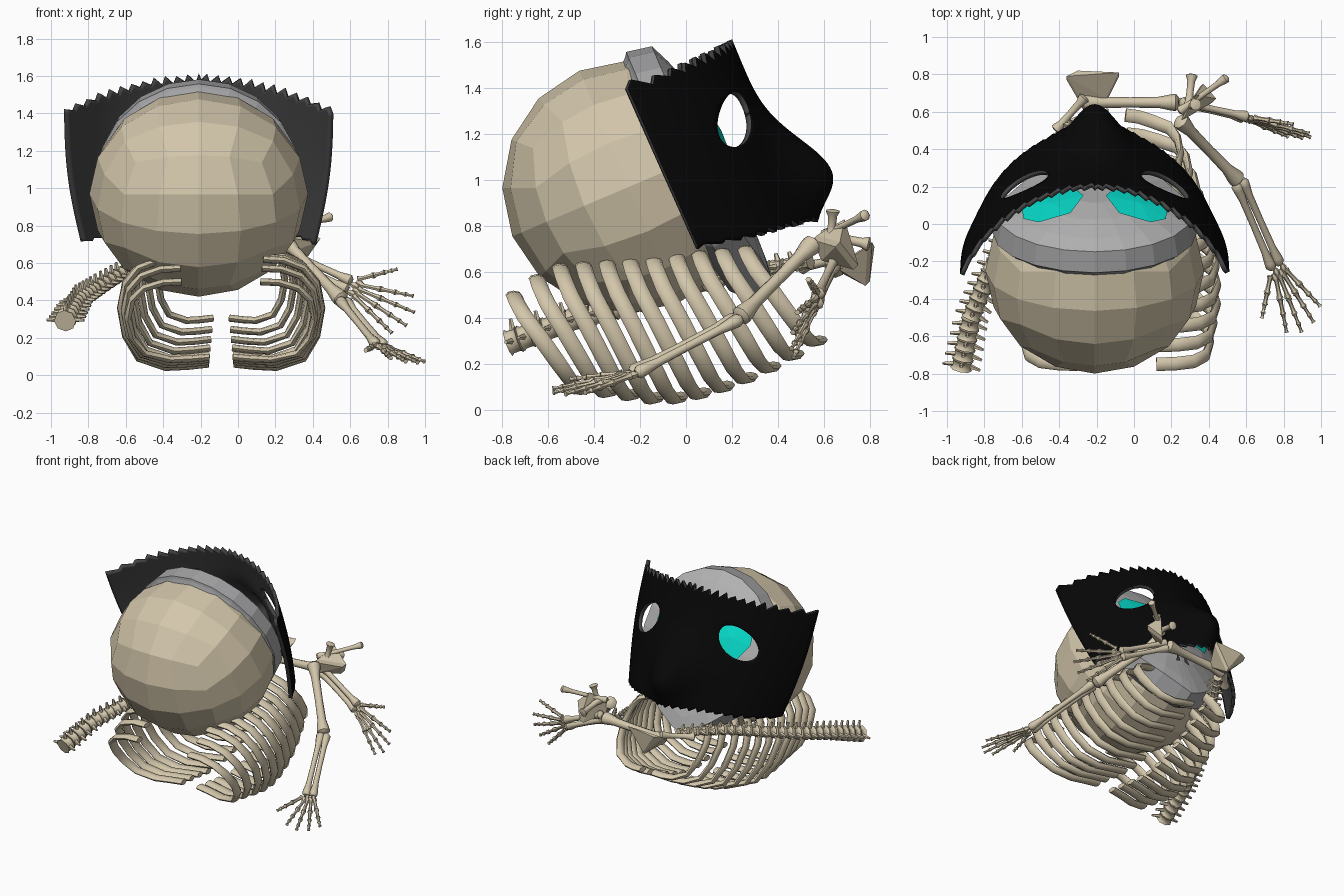
import bpy, bmesh, math, random
from mathutils import Vector as V

if "Cube" in bpy.data.objects:
    bpy.data.objects.remove(bpy.data.objects["Cube"])
random.seed(4)

def mat(name, c):
    m = bpy.data.materials.new(name)
    m.diffuse_color = (*c, 1)
    m.use_nodes = True
    m.node_tree.nodes["Principled BSDF"].inputs["Base Color"].default_value = m.diffuse_color
    return m

BONE = mat("bone", (0.65, 0.565, 0.405))
LIGHT = mat("light_grey", (0.45, 0.45, 0.45))
GREY = mat("mid_grey", (0.37, 0.37, 0.38))
CYAN = mat("cyan", (0.002, 0.72, 0.60))
BLACK = mat("black", (0.002, 0.002, 0.002))
DARK = mat("dark_grey", (0.06, 0.06, 0.06))

def finish(bm, name, mats, smooth=None):
    me = bpy.data.meshes.new(name)
    bm.to_mesh(me)
    bm.free()
    ob = bpy.data.objects.new(name, me)
    bpy.context.collection.objects.link(ob)
    for m in mats:
        me.materials.append(m)
    if smooth:
        bpy.ops.object.select_all(action='DESELECT')
        ob.select_set(True)
        bpy.context.view_layer.objects.active = ob
        bpy.ops.object.shade_smooth_by_angle(angle=math.radians(smooth))
    return ob

def tube(bm, pts, ra, rb, ref=V((0, 0, 1)), n=6):
    """Loft elliptical rings along pts; ra / rb are radii across and along ref."""
    rings = []
    for i, p in enumerate(pts):
        t = (pts[min(i + 1, len(pts) - 1)] - pts[max(i - 1, 0)]).normalized()
        a = ref.cross(t).normalized()
        b = t.cross(a)
        rings.append([bm.verts.new(p + a * ra[i] * math.cos(k * math.tau / n)
                                   + b * rb[i] * math.sin(k * math.tau / n)) for k in range(n)])
    for r, q in zip(rings, rings[1:]):
        for k in range(n):
            bm.faces.new((r[k], r[(k + 1) % n], q[(k + 1) % n], q[k]))
    bm.faces.new(rings[0][::-1])
    bm.faces.new(rings[-1])

def bone(bm, a, b, r, n=8):
    a, b = V(a), V(b)
    rad = [r * k for k in (0.9, 1.6, 1.5, 1.05, 0.95, 1.05, 1.5, 1.6, 0.9)]
    tube(bm, [a.lerp(b, f) for f in (0, .03, .08, .2, .5, .8, .92, .97, 1)], rad, rad, n=n)

# ---------- head: local x, u (up), w (forward), tilted back ----------
def head(x, u, w):
    return V((-0.21 + x, -0.25 + 0.92 * w - 0.39 * u, 0.97 + 0.39 * w + 0.92 * u))

bm = bmesh.new()
bmesh.ops.create_cube(bm, size=2)
bmesh.ops.subdivide_edges(bm, edges=bm.edges[:], cuts=3, use_grid_fill=True)
for v in bm.verts:
    d = V([math.tan(c * math.pi / 4) for c in v.co]).normalized()
    v.co = (d.x * 0.585, d.y * 0.55, d.z * 0.55)
bmesh.ops.bisect_plane(bm, geom=bm.verts[:] + bm.edges[:] + bm.faces[:],
                       plane_co=(0, 0, 0.23), plane_no=(0, 0, 1), clear_outer=True)
bmesh.ops.holes_fill(bm, edges=[e for e in bm.edges if e.is_boundary])
for v in bm.verts:
    v.co = head(*v.co)
bmesh.ops.recalc_face_normals(bm, faces=bm.faces[:])
finish(bm, "cranium", [BONE])

# face: raised rim, then a shallow dome with a pointed chin
def dome(x, u):
    s2 = (x / 0.53) ** 2 + (u / (0.53 if u > 0 else 0.64)) ** 2
    return 0.46 - 0.13 * s2 + 0.25 * max(0, -u - 0.3)

bm = bmesh.new()
rings, N = [], 20
for s, w in ((0.92, 0.17), (1.0, 0.21), (1.03, 0.22), (0.99, None), (0.82, None), (0.55, None), (0.25, None)):
    ring = []
    for k in range(N):
        c, sn = math.cos(k * math.tau / N), math.sin(k * math.tau / N)
        x = s * 0.53 * (c if sn >= 0 else math.copysign(abs(c) ** 1.7, c))
        u = s * (0.53 if sn > 0 else 0.64) * sn
        ww = dome(x, u) if w is None else w + 0.2 * max(0, -u - 0.3)
        ring.append(bm.verts.new(head(x, u, ww)))
    rings.append(ring)
for j, (r, q) in enumerate(zip(rings, rings[1:])):
    for k in range(N):
        f = bm.faces.new((r[k], r[(k + 1) % N], q[(k + 1) % N], q[k]))
        f.material_index = 1 if j < 3 else 0
bm.faces.new(rings[-1])
finish(bm, "face_plate", [LIGHT, GREY])

# eyes and nostrils: thin plates lying on the dome
def plates(name, m, shape, lift):
    bm = bmesh.new()
    for sx in (-1, 1):
        ps = [(sx * x, u) for x, u in shape]
        cx, cu = sum(p[0] for p in ps) / len(ps), sum(p[1] for p in ps) / len(ps)
        c = bm.verts.new(head(cx, cu, dome(cx, cu) + lift))
        vs = [bm.verts.new(head(x, u, dome(x, u) + lift)) for x, u in ps]
        for i in range(len(vs)):
            tri = (c, vs[i], vs[(i + 1) % len(vs)])
            bm.faces.new(tri if sx > 0 else tri[::-1])
    finish(bm, name, [m])

plates("eyes", CYAN, [(.06, .07), (.12, -.06), (.3, -.07), (.39, .08), (.38, .2), (.3, .27), (.13, .24)], 0.012)
plates("nostrils", DARK, [(.02, -.32), (.06, -.34), (.03, -.22)], 0.012)

# ---------- curved mask with a nose, eye holes and ragged edges ----------
bm = bmesh.new()
C, R = 96, 44
jag = [[random.uniform(.03, .065), random.uniform(.015, .04)] for _ in range(C // 4 + 1)]
grid = []
for i in range(C + 1):
    s, (top, low) = 2 * i / C - 1, jag[i // 4]
    saw = ((i % 4) / 3 - 0.5) * (1 if s > 0 else -1)
    grid.append([bm.verts.new((s, 0, j / R + saw * top * max(0, j / R - .9) * 10
                               + saw * low * max(0, .1 - j / R) * 10)) for j in range(R + 1)])
for i in range(C):
    for j in range(R):
        bm.faces.new((grid[i][j], grid[i][j + 1], grid[i + 1][j + 1], grid[i + 1][j]))

HS, HW = 0.53, 0.18  # hole centre and half width

def hole(co):
    a = (abs(co.x) - HS) / HW
    return a, (co.z - 0.63 + 0.3 * (abs(co.x) - HS)) / 0.13

bmesh.ops.delete(bm, geom=[f for f in bm.faces if math.hypot(*hole(f.calc_center_median())) < 1], context='FACES')
for v in bm.verts:
    a, b = hole(v.co)
    d = math.hypot(a, b)
    if v.is_boundary and d < 1.4:  # snap the rim to a clean oval
        nx = HS + HW * a / d
        v.co = (math.copysign(nx, v.co.x), 0, 0.63 - 0.3 * (nx - HS) + 0.13 * b / d)
for v in bm.verts:
    s, t = v.co.x, v.co.z
    nose = 0.2 * math.exp(-(s / .24) ** 2 - ((t - .28) / .25) ** 2)
    drop = 0.47 * (0.8 * s * s + 0.2 * s ** 8)
    half = 0.63 + 0.09 * t + 0.025 * math.sin(math.pi * t)
    v.co = (-0.21 + half * s, 0.52 - 0.31 * t - drop + nose,
            0.83 + 0.76 * t - (0.12 + 0.06 * t) * s * s)
mask = finish(bm, "mask", [BLACK, DARK], 40)
sol = mask.modifiers.new("thickness", 'SOLIDIFY')
sol.thickness, sol.offset = 0.025, -1
sol.material_offset = sol.material_offset_rim = 1

# ---------- rib cage ----------
bm = bmesh.new()
shape = [(.42, 1, 0), (.62, .99, .01), (.82, .92, .05), (.95, .78, .16), (1, .55, .4),
         (.95, .3, .65), (.82, .1, .85), (.55, .02, .97), (.33, .03, 1.05), (.13, .05, 1.08)]
for i in range(11):
    k = i * 0.9
    yb = -0.45 + 0.112 * k
    W = 0.5 + 0.02 * k if k < 2 else 0.54 - 0.2 * ((k - 2) / 7) ** 2
    zb = 0.025 + 0.05 * max(0, 3 - k) / 3 + 0.26 * (max(0, k - 3) / 6) ** 1.7
    zt = min(0.69, 0.5 + 0.08 * k) if k < 1.3 else 0.6 + 0.011 * k
    for sx in (-1, 1):
        pts = [V((-0.09 + sx * W * fx, yb - 0.3 + 0.3 * fy, zb + (zt - zb) * fz)) for fx, fz, fy in shape]
        n = len(pts)
        tube(bm, pts, [.019] * n, [.036] * n, V((0, 1, 0)), 8)
bmesh.ops.recalc_face_normals(bm, faces=bm.faces[:])
finish(bm, "ribs", [BONE], 50)

# ---------- spine: bodies with side and rear spikes ----------
path = [V(p) for p in ((-.92, -.75, .30), (-.87, -.5, .39), (-.78, -.27, .45), (-.65, 0, .53),
                       (-.5, .25, .6), (-.33, .52, .64))]
bm = bmesh.new()
M = 24
for i in range(M):
    f = i / (M - 1) * (len(path) - 1.001)
    k = int(f)
    p, t = path[k].lerp(path[k + 1], f - k), (path[k + 1] - path[k]).normalized()
    r, h = 0.06 - 0.028 * i / M, 0.026
    tube(bm, [p - t * h, p - t * h * .6, p + t * h * .6, p + t * h], [r, r * .85, r * .85, r], [r, r * .85, r * .85, r], n=8)
    a = V((0, 0, 1)).cross(t).normalized()
    for d in (a, -a, V((0, 0, 1))):
        tube(bm, [p + d * r * .5, p + d * r * 1.7 - t * .015], [.016, .008], [.016, .008], t, 5)
bmesh.ops.recalc_face_normals(bm, faces=bm.faces[:])
finish(bm, "spine", [BONE], 40)

# ---------- arms and hands ----------
def arm(name, shoulder, elbow, wrist, tip, side):
    bm = bmesh.new()
    side, wrist, tip = V(side).normalized(), V(wrist), V(tip)
    bone(bm, shoulder, elbow, 0.029)
    for o in (-.02, .02):
        bone(bm, V(elbow) + side * o, wrist + side * o * 1.2, 0.019)
    d = tip - wrist
    L = d.length
    for k in range(4):  # wrist pebbles
        c = wrist + d * (.06 + .06 * (k % 2)) + side * (k - 1.5) * .022
        tube(bm, [c - d * .06, c, c + d * .06], [.01, .02, .01], [.01, .02, .01])
    for k in range(5):  # fingers, the last one being the thumb
        ang = (-.27, -.08, .1, .28, .7)[k]
        dd = (d.normalized() * math.cos(ang) + side * math.sin(ang)) * L * (.85, .97, 1, .92, .68)[k]
        base = wrist + side * (k - 2) * .014
        for f0, f1, r in ((.12, .48, .012), (.48, .72, .011), (.72, .88, .009), (.88, 1, .008)):
            bone(bm, base + dd * f0, base + dd * f1, r, 6)
    bmesh.ops.recalc_face_normals(bm, faces=bm.faces[:])
    finish(bm, name, [BONE], 50)

arm("right_arm", (.24, .56, .73), (.56, .23, .40), (.76, -.23, .16), (.93, -.56, .07), (-.8, -.5, .1))
arm("left_arm", (-.28, .65, .62), (.24, .65, .65), (.6, .57, .48), (.93, .46, .30), (.4, .1, .9))

# ---------- shoulders: blades as thin hulls, plus collar bones ----------
def blade(name, pts, thick):
    bm = bmesh.new()
    for p in pts:
        for s in (-.5, .5):
            bm.verts.new(V(p) + V(thick) * s)
    bmesh.ops.convex_hull(bm, input=bm.verts[:])
    bmesh.ops.recalc_face_normals(bm, faces=bm.faces[:])
    finish(bm, name, [BONE])

blade("right_shoulder_blade", [(.26, .56, .75), (.32, .68, .82), (.43, .66, .72), (.36, .74, .62), (.27, .6, .66)], (.02, .02, .02))
blade("left_shoulder_blade", [(-.36, .78, .70), (-.3, .81, .7), (-.08, .8, .72), (-.29, .66, .62), (-.15, .66, .63), (-.2, .79, .55)], (0, .02, .02))
bm = bmesh.new()
bone(bm, (.24, .6, .76), (.5, .785, .85), 0.016)
bone(bm, (.29, .62, .76), (.31, .8, .72), 0.02)
bone(bm, (.30, .63, .74), (.33, .64, .87), 0.02)
bone(bm, (-.42, .5, .62), (-.26, .68, .66), 0.02)
bmesh.ops.recalc_face_normals(bm, faces=bm.faces[:])
finish(bm, "collar_bones", [BONE], 50)
